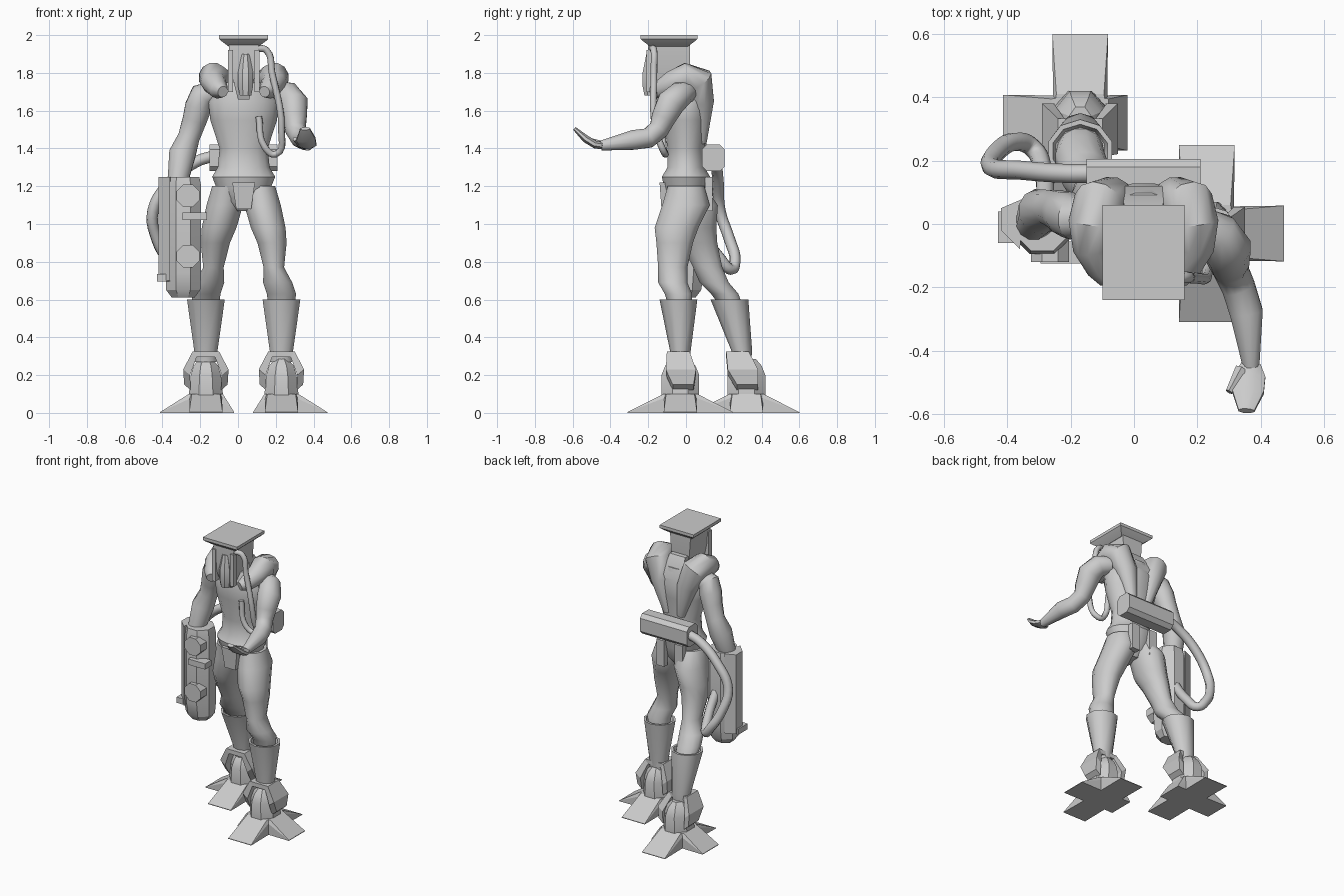
import bpy, bmesh, math
from mathutils import Vector

old = bpy.data.objects.get("Cube")
if old:
    bpy.data.objects.remove(old, do_unlink=True)

tone = (.6, .6, .6, 1)
grey = bpy.data.materials.new("plain grey")
grey.use_nodes = True
grey.diffuse_color = tone
grey.node_tree.nodes["Principled BSDF"].inputs["Base Color"].default_value = tone

MID = .03  # body centre line
SIDES = ((-1, "right"), (1, "left"))
PAIR = (-1, 1)


def select_only(ob):
    bpy.context.collection.objects.link(ob)
    bpy.ops.object.select_all(action='DESELECT')
    ob.select_set(True)
    bpy.context.view_layer.objects.active = ob


def finish(name, bm, angle=40):
    bmesh.ops.recalc_face_normals(bm, faces=bm.faces)
    mesh = bpy.data.meshes.new(name)
    bm.to_mesh(mesh)
    bm.free()
    mesh.materials.append(grey)
    select_only(bpy.data.objects.new(name, mesh))
    bpy.ops.object.shade_smooth_by_angle(angle=math.radians(angle))


def loft(name, rings, n=12, follow=False, angle=40):
    """Skin elliptical rings (x, y, z, rx, ry); follow turns them along the path."""
    bm = bmesh.new()
    loops = []
    grow = 1 / math.cos(math.pi / n) if n < 9 else 1
    for i, ring in enumerate(rings):
        centre, rx, ry = Vector(ring[:3]), ring[3], ring[-1]
        u, v = Vector((1, 0, 0)), Vector((0, 1, 0))
        if follow:
            before = Vector(rings[max(i - 1, 0)][:3])
            after = Vector(rings[min(i + 1, len(rings) - 1)][:3])
            t = (after - before).normalized()
            u = (u - t * t.x).normalized()
            v = t.cross(u)
        angles = [(k + .5) * math.tau / n for k in range(n)]
        loops.append([bm.verts.new(centre + grow * (u * rx * math.cos(a) + v * ry * math.sin(a)))
                      for a in angles])
    for p, q in zip(loops, loops[1:]):
        for k in range(n):
            j = (k + 1) % n
            bm.faces.new((p[k], p[j], q[j], q[k]))
    bm.faces.new(loops[0])
    bm.faces.new(loops[-1])
    finish(name, bm, angle)


def column(name, x, y, rings, n=4, angle=40):
    """Upright loft with one centre; rings are (z, rx, ry)."""
    loft(name, [(x, y, *ring) for ring in rings], n, angle=angle)


def hull(name, points):
    bm = bmesh.new()
    for p in points:
        bm.verts.new(p)
    bmesh.ops.convex_hull(bm, input=bm.verts)
    finish(name, bm, 20)


def box(name, c, h):
    hull(name, [(c[0] + i * h[0], c[1] + j * h[1], c[2] + k * h[2])
                for i in PAIR for j in PAIR for k in PAIR])


def hose(name, pts, r):
    cu = bpy.data.curves.new(name, 'CURVE')
    cu.dimensions = '3D'
    cu.bevel_depth, cu.bevel_resolution, cu.resolution_u, cu.use_fill_caps = r, 2, 5, True
    sp = cu.splines.new('BEZIER')
    sp.bezier_points.add(len(pts) - 1)
    for bp, p in zip(sp.bezier_points, pts):
        bp.co = p
        bp.handle_left_type = bp.handle_right_type = 'AUTO'
    cu.materials.append(grey)
    select_only(bpy.data.objects.new(name, cu))
    bpy.ops.object.convert(target='MESH')


# Torso with belt flare
column("torso", MID, 0, [(1.07, .05, .06), (1.12, .12, .1), (1.2, .15, .12), (1.25, .17, .13), (1.3, .14, .1),
                         (1.4, .13, .1), (1.55, .18, .12), (1.65, .19, .13), (1.75, .13, .1)], 16)
column("groin_plate", MID, -.09, [(1.08, .04, .04), (1.22, .06, .05)])

# Flat head guard behind the neck, between the collar halves
loft("neck_guard", [(MID, .05, 1.55, .05, .06), (MID, .05, 1.7, .07, .07), (MID, .02, 1.82, .06, .03)], 4)

# Head and flat-topped hat
HEAD_Y = -.09
column("head", MID, HEAD_Y, [(1.66, .03, .07), (1.74, .05, .1), (1.83, .07, .11), (1.97, .08, .11)])
column("hat", MID, HEAD_Y, [(1.94, .08, .1), (1.97, .12, .14), (1.98, .13, .15), (2, .13, .15)], angle=15)
column("face_snout", MID + .01, -.19, [(1.68, .03, .03), (1.73, .04, .04), (1.8, .04, .04), (1.9, .02, .02)], 8)
hose("breathing_hose", [(.1, -.18, 1.93), (.15, -.17, 1.92), (.18, -.17, 1.8), (.23, -.16, 1.5),
                        (.2, -.11, 1.37), (.14, -.12, 1.41), (.11, -.12, 1.57)], .018)

# Mirrored upper parts
for s, side in SIDES:
    x = MID + s * .07
    box(side + "_face_strap", (x, -.19, 1.81), (.013, .02, .11))
    loft(side + "_brow", [(x + k * .03, -.2, 1.94, .02) for k in PAIR], 8, True)
    box(side + "_rear_flap", (x, .12, 1.16), (.03, .02, .09))
    # Padded collar from the chest over the shoulder to a point on the back
    loft(side + "_collar", [(MID + s * d, y, z, r) for d, y, z, r in (
        (.11, -.18, 1.7, .03), (.13, -.14, 1.71, .05), (.16, -.07, 1.75, .065), (.16, 0, 1.775, .08),
        (.14, .06, 1.76, .085), (.1, .08, 1.65, .07), (.05, .08, 1.43, .03))], 12, True)

# Legs: the right one trails further back the lower it gets
for s, side in SIDES:
    stride = .43 if s < 0 else 0
    loft(side + "_leg", [(MID + s * d, y + stride * (1.2 - z), z, rx, ry) for z, d, y, rx, ry in (
        (1.2, .08, 0, .09, .1), (1.1, .1, 0, .1, .13), (.98, .13, -.05, .095, .12), (.9, .15, -.06, .08, .1),
        (.77, .16, -.07, .056, .08), (.69, .18, -.07, .08, .08), (.63, .2, -.04, .08, .075),
        (.55, .2, -.03, .07, .06))])


# Boot, ankle guard and four-toed foot
def foot(side, s, y, guard_y, boot_y, slant):
    x = MID + s * .2
    loft(side + "_boot", [(x, guard_y, .27, .06, .05), (x, guard_y, .33, .065, .055), (x, boot_y, .6, .105, .1),
                          (x, boot_y, .6, .09, .085), (x, boot_y, .57, .08, .075)], 10)
    column(side + "_foot", x, y, [(0, .09, .1), (.1, .09, .1), (.2, .08, .1), (.25, .065, .08),
                                  (.285, .035, .05)], 8, 25)
    # Toes: direction and reach from the ankle
    for dx, dy, reach, name in ((s, 0, .243, "outer"), (-s, 0, .15, "inner"),
                                (0, 1, .28, "rear"), (0, -1, .28, "front")):
        out, across, up = Vector((dx, dy, 0)), Vector((-dy, dx, 0)), Vector((0, 0, .1))
        hull(side + "_" + name + "_toe", [
            Vector((x, y, 0)) + out * reach_at + k * across * half + up * lift for k in PAIR
            for reach_at, half, lift in ((.03, .085, 0), (.03, .085, 1), (.09, .075, 1),
                                         (reach, .088, 0), (reach, .088, .04))])
    # Arch-shaped guard made from wall panels: offset, height, half depth
    half = [(.115, .15, .055), (.12, .23, .08), (.07, .325, .06)]
    arch = [(-px, pz, d) for px, pz, d in half] + half[::-1]
    for panel in zip(arch, arch[1:]):
        hull(side + "_ankle_guard", [(x + px * f, guard_y + k * d + (.25 - pz) * slant, pz - (1 - f) * .1)
                                     for px, pz, d in panel for k in PAIR for f in (.7, 1)])


foot("left", 1, -.03, -.03, -.04, .15)
foot("right", -1, .32, .295, .23, .3)

# Arms
loft("left_arm", [(.2, 0, 1.7, .06), (.265, -.03, 1.685, .07), (.295, -.08, 1.64, .078), (.3, -.12, 1.56, .066),
                  (.305, -.145, 1.5, .056), (.33, -.2, 1.455, .054), (.355, -.28, 1.445, .054),
                  (.37, -.45, 1.415, .027)], 12, True)
loft("left_hand", [(.37, -.44, 1.415, .03, .02), (.365, -.48, 1.42, .05, .02), (.36, -.53, 1.45, .05, .02),
                   (.355, -.59, 1.505, .025, .01)], 8, True)
loft("left_thumb", [(.34, -.46, 1.42, .02), (.3, -.53, 1.45, .01)], 6, True)
loft("right_arm", [(-.13, .02, 1.7, .06), (-.19, .02, 1.68, .07), (-.21, .03, 1.62, .073), (-.23, .04, 1.55, .066),
                   (-.26, .05, 1.46, .06), (-.295, .04, 1.37, .073), (-.32, 0, 1.22, .055)], 12, True)

# Back tank and supply hose
hull("back_tank", [(x, .145 + j * dy, 1.35 + k * dz) for x in (-.15, .21) for j in PAIR
                   for k in PAIR for dy, dz in ((.06, .045), (.035, .07))])
hose("supply_hose", [(-.13, .16, 1.36), (-.22, .16, 1.33), (-.36, .17, 1.22), (-.45, .18, 1.07), (-.43, .23, .92),
                     (-.37, .26, .81), (-.32, .24, .76), (-.29, .18, .82), (-.28, .05, 1)], .03)

# Arm-mounted machine
column("machine_body", -.29, 0, [(.61, .06, .05), (.65, .09, .08), (.74, .095, .095),
                                 (1.2, .095, .095), (1.25, .085, .085)], 8, 30)
hull("machine_side_plate", [(x, y, z) for z in (.7, 1.25) for x, y in (
    (-.42, .05), (-.42, -.02), (-.36, -.08), (-.35, .08))])
box("machine_plate_foot", (-.39, -.01, .715), (.04, .05, .02))
for z, name in ((1.15, "upper"), (.83, "lower")):
    loft(name + "_knob", [(-.265, y, z, .06) for y in (-.05, -.12)], 8, True)
box("machine_handle", (-.23, -.09, 1.04), (.065, .035, .02))
